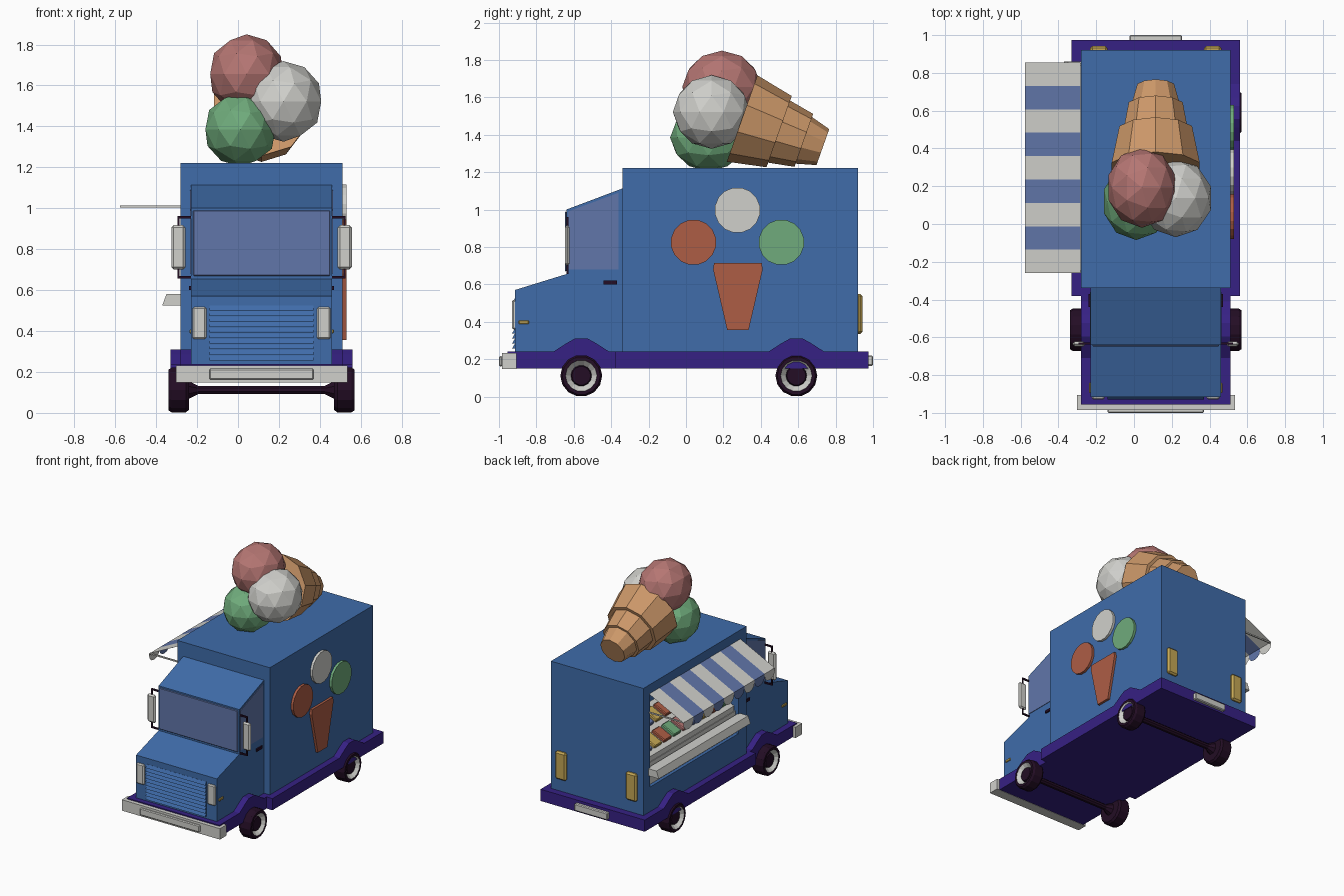
import bpy, bmesh, math
from mathutils import Matrix, Vector

if "Cube" in bpy.data.objects:
    bpy.data.objects.remove(bpy.data.objects["Cube"])

CX = 0.115          # centre line of the van
SIDES = ((-1, "right"), (1, "left"))


def material(name, *rgb):
    m = bpy.data.materials.new(name)
    m.use_nodes = True
    m.diffuse_color = (*rgb, 1)
    m.node_tree.nodes["Principled BSDF"].inputs["Base Color"].default_value = (*rgb, 1)
    return m


BLUE = material("body blue", 0.05, 0.15, 0.40)
PURPLE = material("chassis purple", 0.037, 0.015, 0.23)
DARK = material("tyre dark", 0.017, 0.004, 0.018)
WHITE = material("cream white", 0.63, 0.63, 0.60)
PINK = material("strawberry pink", 0.46, 0.18, 0.17)
GREEN = material("mint green", 0.16, 0.41, 0.20)
TAN = material("wafer tan", 0.60, 0.31, 0.14)
RED = material("orange red", 0.42, 0.11, 0.06)
YELLOW = material("lamp yellow", 0.56, 0.39, 0.09)
GLASS = material("glass blue", 0.12, 0.18, 0.40)


def finish(name, bm, *mats):
    bmesh.ops.recalc_face_normals(bm, faces=bm.faces)
    me = bpy.data.meshes.new(name)
    bm.to_mesh(me)
    bm.free()
    for m in mats:
        me.materials.append(m)
    ob = bpy.data.objects.new(name, me)
    bpy.context.collection.objects.link(ob)
    return ob


def box(name, lo, hi, mat, bevel=0.0, tilt=0.0):
    """Box between two corners, optionally chamfered and tilted about y."""
    lo, hi = Vector(lo), Vector(hi)
    bm = bmesh.new()
    bmesh.ops.create_cube(bm, size=1, matrix=Matrix.Diagonal((*(hi - lo), 1)))
    if bevel:
        bmesh.ops.bevel(bm, geom=bm.edges[:], offset=bevel, segments=1, affect='EDGES')
    move = Matrix.Translation((lo + hi) / 2) @ Matrix.Rotation(tilt, 4, 'Y')
    bm.transform(move)
    return finish(name, bm, mat)


def prism(name, pts, a, b, mat, axis="x"):
    """Outline pushed along x (points are y, z) or along y (points are x, z)."""
    bm = bmesh.new()
    place = (lambda p, t: (t, *p)) if axis == "x" else (lambda p, t: (p[0], t, p[1]))
    face = bm.faces.new([bm.verts.new(place(p, a)) for p in pts])
    ext = bmesh.ops.extrude_face_region(bm, geom=[face])
    push = Vector(place((0, 0), b - a))
    bmesh.ops.translate(bm, vec=push, verts=[v for v in ext["geom"] if isinstance(v, bmesh.types.BMVert)])
    bm.faces.ensure_lookup_table()
    return finish(name, bm, mat)


def lathe(name, profile, sides, matrix, *mats):
    """Rings of (height, radius, material slot) around z, closed at both ends."""
    bm = bmesh.new()
    rings = []
    for h, r, _ in profile:
        turn = [2 * math.pi * (i + 0.5) / sides for i in range(sides)]
        rings.append([bm.verts.new((r * math.cos(t), r * math.sin(t), h)) for t in turn])
    for k in range(len(rings) - 1):
        for i in range(sides):
            j = (i + 1) % sides
            f = bm.faces.new((rings[k][i], rings[k][j], rings[k + 1][j], rings[k + 1][i]))
            f.material_index = profile[k][2]
    bm.faces.new(rings[0])
    bm.faces.new(rings[-1])
    bm.transform(matrix)
    return finish(name, bm, *mats)


# Body with the serving hatch cut into its right side
body = box("body", (-0.28, -0.34, 0.2), (0.51, 0.92, 1.222), BLUE)
cutter = box("hatch_cutter", (-0.4, -0.24, 0.43), (0.2, 0.84, 1.14), BLUE)
cutter.hide_render = True
cutter.hide_viewport = True
cut = body.modifiers.new("hatch", 'BOOLEAN')
cut.operation = 'DIFFERENCE'
cut.object = cutter

# Cab
prism("cab", [(-0.915, 0.2), (-0.915, 0.57), (-0.64, 0.655), (-0.64, 1.0),
              (-0.34, 1.113), (-0.34, 0.2)], -0.23, 0.46, BLUE)
box("windshield", (-0.22, -0.648, 0.67), (0.45, -0.638, 0.99), GLASS, 0.004)

# Chassis, with a raised fender over each wheel
FRONT_Y, REAR_Y = -0.56, 0.59
BUMP = [(-0.15, 0.24), (-0.08, 0.285), (-0.035, 0.31), (0.035, 0.31), (0.08, 0.285), (0.15, 0.24)]


def chassis(name, y0, y1, wheel_y, half):
    top = [(wheel_y + y, z) for y, z in BUMP]
    prism(name, [(y0, 0.15), (y0, 0.24), *top, (y1, 0.24), (y1, 0.15)], CX - half, CX + half, PURPLE)


chassis("front_chassis", -0.955, -0.38, FRONT_Y, 0.395)
chassis("rear_chassis", -0.38, 0.975, REAR_Y, 0.445)

# Wheels and axles
TYRE = [(0, 0.05, 0), (0, 0.1, 0), (0.015, 0.112, 0), (0.085, 0.112, 0), (0.1, 0.102, 0),
        (0.1, 0.084, 1), (0.07, 0.056, 0), (0.085, 0.05, 0), (0.085, 0.02, 0)]
for y, end in ((FRONT_Y, "front"), (REAR_Y, "rear")):
    for s, side in SIDES:
        spin = Matrix.Translation((CX + s * 0.355, y, 0.112)) @ Matrix.Rotation(s * math.pi / 2, 4, 'Y')
        lathe(f"{end}_{side}_wheel", TYRE, 14, spin, DARK, WHITE)
    along = Matrix.Translation((CX - 0.36, y, 0.112)) @ Matrix.Rotation(math.pi / 2, 4, 'Y')
    lathe(f"{end}_axle", [(0, 0.05, 0), (0.05, 0.022, 0), (0.67, 0.022, 0), (0.72, 0.05, 0)], 8, along, DARK)

# Bumpers
box("front_bumper", (-0.303, -0.985, 0.148), (0.535, -0.905, 0.232), WHITE)
box("front_bumper_plate", (-0.14, -1.0, 0.162), (0.37, -0.98, 0.216), WHITE, 0.006)
box("rear_bumper", (-0.025, 0.96, 0.165), (0.255, 1.0, 0.22), WHITE, 0.006)

# Grille slats
SLATS = 10
for i in range(SLATS):
    z = 0.257 + i * 0.027
    prism(f"grille_slat_{i + 1}", [(-0.91, z), (-0.93, z), (-0.916, z + 0.024), (-0.91, z + 0.024)],
          -0.14, 0.37, BLUE)

# Paired lamps, windows, handles and mirrors
for s, side in SIDES:
    def pair(name, near, far, ys, zs, mat, bevel=0.0):
        xs = sorted((CX + s * near, CX + s * far))
        box(f"{side}_{name}", (xs[0], ys[0], zs[0]), (xs[1], ys[1], zs[1]), mat, bevel)

    pair("headlight", 0.27, 0.337, (-0.93, -0.905), (0.36, 0.517), WHITE, 0.008)
    pair("tail_light", 0.255, 0.348, (0.91, 0.943), (0.335, 0.55), YELLOW, 0.012)
    pair("side_marker", 0.34, 0.353, (-0.895, -0.84), (0.388, 0.408), YELLOW, 0.004)
    pair("door_handle", 0.34, 0.355, (-0.44, -0.37), (0.6, 0.62), DARK)
    pair("mirror", 0.372, 0.441, (-0.648, -0.622), (0.7, 0.917), WHITE, 0.012)
    for z in (0.662, 0.955):
        pair("mirror_arm", 0.335, 0.41, (-0.638, -0.628), (z - 0.006, z + 0.006), DARK)
    pair("mirror_post", 0.4, 0.41, (-0.638, -0.628), (0.662, 0.955), DARK)
    prism(f"{side}_cab_window", [(-0.63, 0.68), (-0.36, 0.68), (-0.36, 1.09), (-0.63, 0.99)],
          CX + s * 0.344, CX + s * 0.349, GLASS)

# Painted ice cream sign on the left wall
for name, y, z, mat in (("red", 0.04, 0.825, RED), ("white", 0.275, 0.997, WHITE), ("green", 0.51, 0.825, GREEN)):
    face_out = Matrix.Translation((0.505, y, z)) @ Matrix.Rotation(math.pi / 2, 4, 'Y')
    lathe(f"{name}_sign_scoop", [(0, 0.122, 0), (0.024, 0.122, 0)], 16, face_out, mat)
prism("sign_cone", [(0.22, 0.357), (0.145, 0.68), (0.15, 0.715), (0.405, 0.715),
                    (0.41, 0.68), (0.335, 0.357)], 0.505, 0.529, RED)

# Serving counter, cabinet and sloped display of tubs
prism("counter", [(-0.27, 0.525), (-0.37, 0.525), (-0.35, 0.58), (-0.27, 0.58)], -0.26, 0.86, WHITE, "y")
box("cabinet", (-0.255, -0.24, 0.43), (0.1, 0.84, 0.6), WHITE)
prism("display", [(-0.25, 0.6), (-0.25, 0.64), (0.08, 0.80), (0.08, 0.6)], -0.23, 0.83, WHITE, "y")
FLAVOURS = (GLASS, YELLOW, RED, GREEN, PINK)
TUBS = 9
for row in range(2):
    x, z = -0.165 + row * 0.15, 0.69 + row * 0.073
    for i in range(TUBS):
        y = 0.77 - i * 0.117
        box(f"tub_{row + 1}_{i + 1}", (x - 0.06, y - 0.045, z - 0.02), (x + 0.06, y + 0.045, z + 0.015),
            FLAVOURS[(i + 3 * row) % len(FLAVOURS)], 0.006, -math.atan2(0.16, 0.33))

# Striped awning with a rounded tab hanging from each stripe
bm = bmesh.new()
STRIPES, Y_BACK, Y_FRONT = 9, 0.855, -0.26
step = (Y_BACK - Y_FRONT) / STRIPES
for i in range(STRIPES):
    y0, y1 = Y_BACK - i * step, Y_BACK - (i + 1) * step
    sheet = [(-0.283, y0, 1.155), (-0.283, y1, 1.155), (-0.577, y1, 1.01), (-0.577, y0, 1.01)]
    arc = [math.pi * k / 6 for k in range(7)]
    tab = [(-0.577, (y0 + y1) / 2 + step / 2 * math.cos(t), 0.99 - 0.05 * math.sin(t)) for t in arc]
    for pts in (sheet, [sheet[3], *tab, sheet[2]]):
        bm.faces.new([bm.verts.new(p) for p in pts]).material_index = i % 2
bmesh.ops.remove_doubles(bm, verts=bm.verts[:], dist=0.0001)
finish("awning", bm, WHITE, GLASS)
for y in (Y_BACK - 0.01, Y_FRONT + 0.01):
    box("awning_arm", (-0.577, y - 0.005, 1.003), (-0.27, y + 0.005, 1.013), WHITE)

# Scoops on the roof
for name, at, size, mat in (("pink", (0.042, 0.192, 1.655), (0.187, 0.212, 0.195), PINK),
                            ("white", (0.222, 0.137, 1.522), (0.194, 0.207, 0.197), WHITE),
                            ("green", (0.012, 0.12, 1.385), (0.18, 0.205, 0.18), GREEN)):
    bm = bmesh.new()
    bmesh.ops.create_icosphere(bm, subdivisions=2, radius=1,
                               matrix=Matrix.Translation(at) @ Matrix.Diagonal((*size, 1)))
    finish(f"{name}_scoop", bm, mat)

# Stepped wafer cone lying towards the back
lie = Matrix.Translation((CX, 0.30, 1.487)) @ Matrix.Rotation(math.radians(-109.5), 4, 'X')
WAFER = [(0, 0.245, 0), (0.21, 0.202, 0), (0.21, 0.176, 0), (0.35, 0.15, 0), (0.35, 0.132, 0), (0.458, 0.102, 0)]
lathe("wafer_cone", WAFER, 10, lie, TAN)
